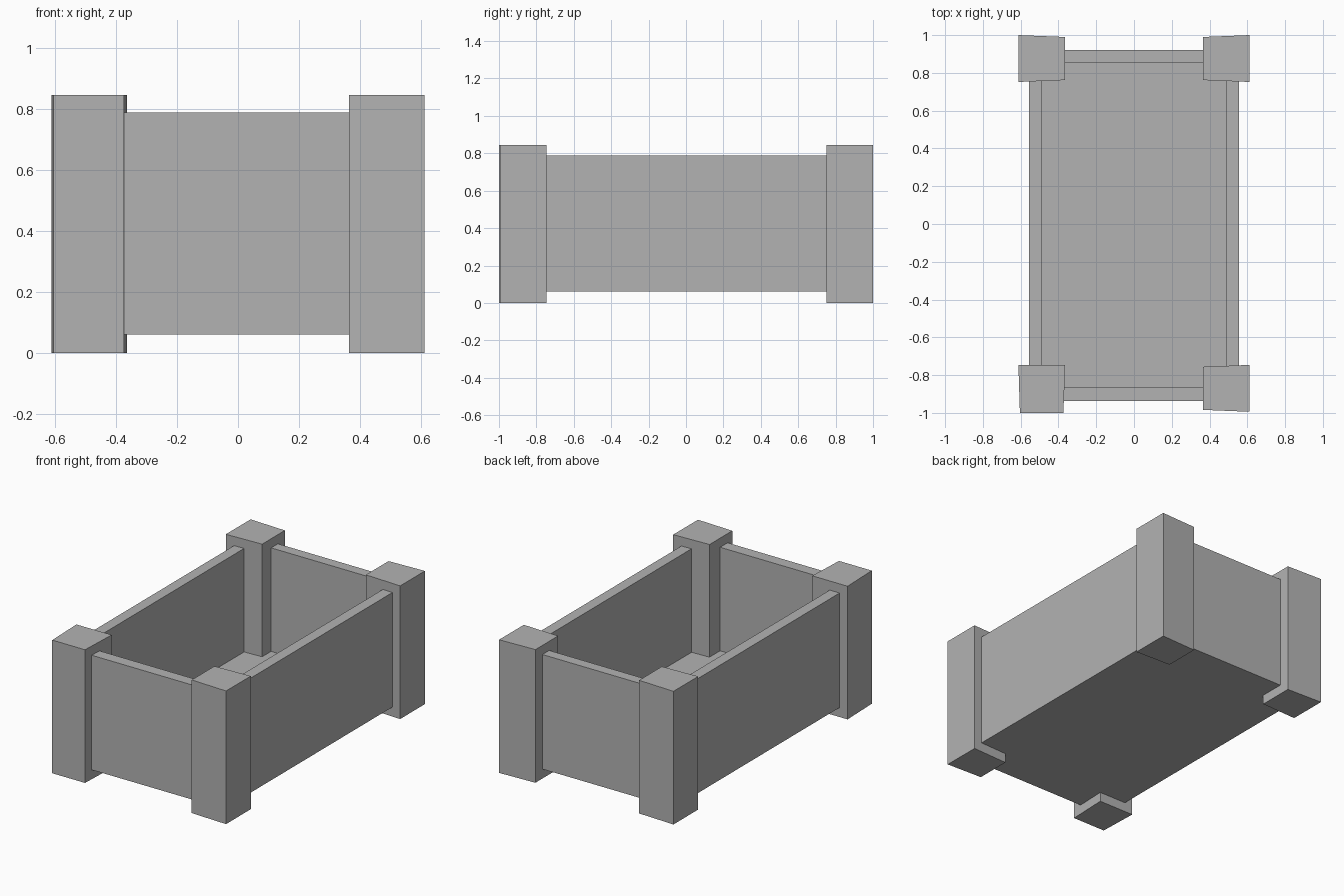
import bpy
import bmesh

default_cube = bpy.data.objects.get("Cube")
if default_cube:
    bpy.data.objects.remove(default_cube, do_unlink=True)

GREY = (0.45, 0.45, 0.45, 1.0)
grey = bpy.data.materials.new("plain grey")
grey.use_nodes = True
grey.diffuse_color = GREY
grey.node_tree.nodes["Principled BSDF"].inputs["Base Color"].default_value = GREY


def prism(name, outline, bottom, top):
    """Extrude a flat outline from bottom to top."""
    bm = bmesh.new()
    base = bm.faces.new([bm.verts.new((x, y, bottom)) for x, y in outline])
    side = bmesh.ops.extrude_face_region(bm, geom=[base])["geom"]
    lifted = [v for v in side if isinstance(v, bmesh.types.BMVert)]
    bmesh.ops.translate(bm, verts=lifted, vec=(0, 0, top - bottom))
    bmesh.ops.recalc_face_normals(bm, faces=bm.faces)
    mesh = bpy.data.meshes.new(name)
    bm.to_mesh(mesh)
    bm.free()
    mesh.materials.append(grey)
    obj = bpy.data.objects.new(name, mesh)
    bpy.context.collection.objects.link(obj)
    return obj


def box(name, x0, x1, y0, y1, bottom, top):
    return prism(name, [(x0, y0), (x1, y0), (x1, y1), (x0, y1)], bottom, top)


# Heights and plan of the planter body
BASE, FLOOR, RIM, POST = 0.06, 0.13, 0.787, 0.845
SIDE, SIDE_IN = 0.556, 0.487
FRONT, FRONT_IN = -0.937, -0.862
BACK, BACK_IN = 0.92, 0.852

# Floor and four walls
box("floor", -SIDE_IN, SIDE_IN, FRONT_IN, BACK_IN, BASE, FLOOR)
box("left_wall", SIDE_IN, SIDE, FRONT, BACK, BASE, RIM)
box("right_wall", -SIDE, -SIDE_IN, FRONT, BACK, BASE, RIM)
box("front_wall", -SIDE_IN, SIDE_IN, FRONT, FRONT_IN, BASE, RIM)
box("back_wall", -SIDE_IN, SIDE_IN, BACK_IN, BACK, BASE, RIM)

# Corner posts, each slightly tapered in plan
IN, OUT = 0.364, 0.612
for name, s, y in (("back_left_post", 1, 0.876),
                   ("back_right_post", -1, 0.876),
                   ("front_left_post", 1, -0.870)):
    prism(name, [(s * IN, y - 0.114), (s * OUT, y - 0.124),
                 (s * OUT, y + 0.124), (s * IN, y + 0.114)], 0, POST)
prism("front_right_post", [(-0.604, -1), (-0.374, -1),
                           (-IN, -0.746), (-OUT, -0.746)], 0, POST)
